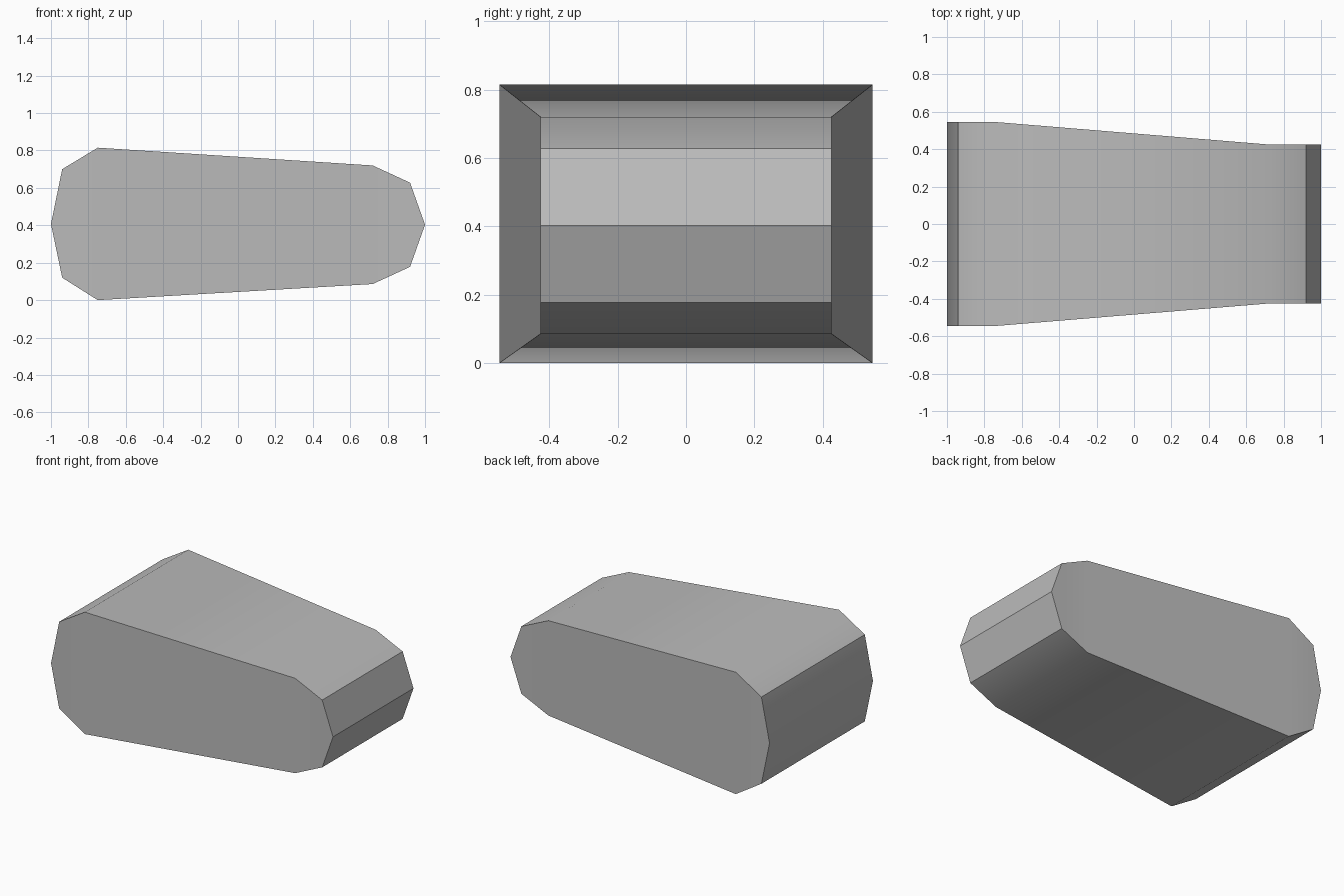
import bpy
import bmesh
from math import radians

cube = bpy.data.objects.get("Cube")
if cube:
    bpy.data.objects.remove(cube, do_unlink=True)

# Plain grey material
grey = bpy.data.materials.new("plain grey")
grey.use_nodes = True
colour = (0.5, 0.5, 0.5, 1)
grey.diffuse_color = colour
grey.node_tree.nodes["Principled BSDF"].inputs["Base Color"].default_value = colour

# Stations along the block: x, bottom z, top z, half width
stations = [
    (-1.0, 0.407, 0.407, 0.546),
    (-0.94, 0.12, 0.70, 0.546),
    (-0.75, 0.0, 0.815, 0.546),
    (0.72, 0.086, 0.72, 0.425),
    (0.92, 0.178, 0.628, 0.425),
    (1.0, 0.403, 0.403, 0.425),
]

# Tapered block: loft rings between the stations, end rings are single edges
bm = bmesh.new()
rings = []
for x, low, high, half in stations:
    bottom = [bm.verts.new((x, y, low)) for y in (-half, half)]
    top = bottom if low == high else [bm.verts.new((x, y, high)) for y in (-half, half)]
    rings.append([bottom[0], bottom[1], top[1], top[0]])
for a, b in zip(rings, rings[1:]):
    for i in range(4):
        j = (i + 1) % 4
        corners = list(dict.fromkeys((a[i], a[j], b[j], b[i])))
        if len(corners) > 2:
            bm.faces.new(corners)
bmesh.ops.recalc_face_normals(bm, faces=bm.faces)
mesh = bpy.data.meshes.new("tapered_block")
bm.to_mesh(mesh)
bm.free()
mesh.materials.append(grey)
block = bpy.data.objects.new("tapered_block", mesh)
bpy.context.collection.objects.link(block)

# Soft shading over shallow bends, crisp at the steeper edges
bpy.ops.object.select_all(action="DESELECT")
block.select_set(True)
bpy.context.view_layer.objects.active = block
bpy.ops.object.shade_smooth_by_angle(angle=radians(37))
